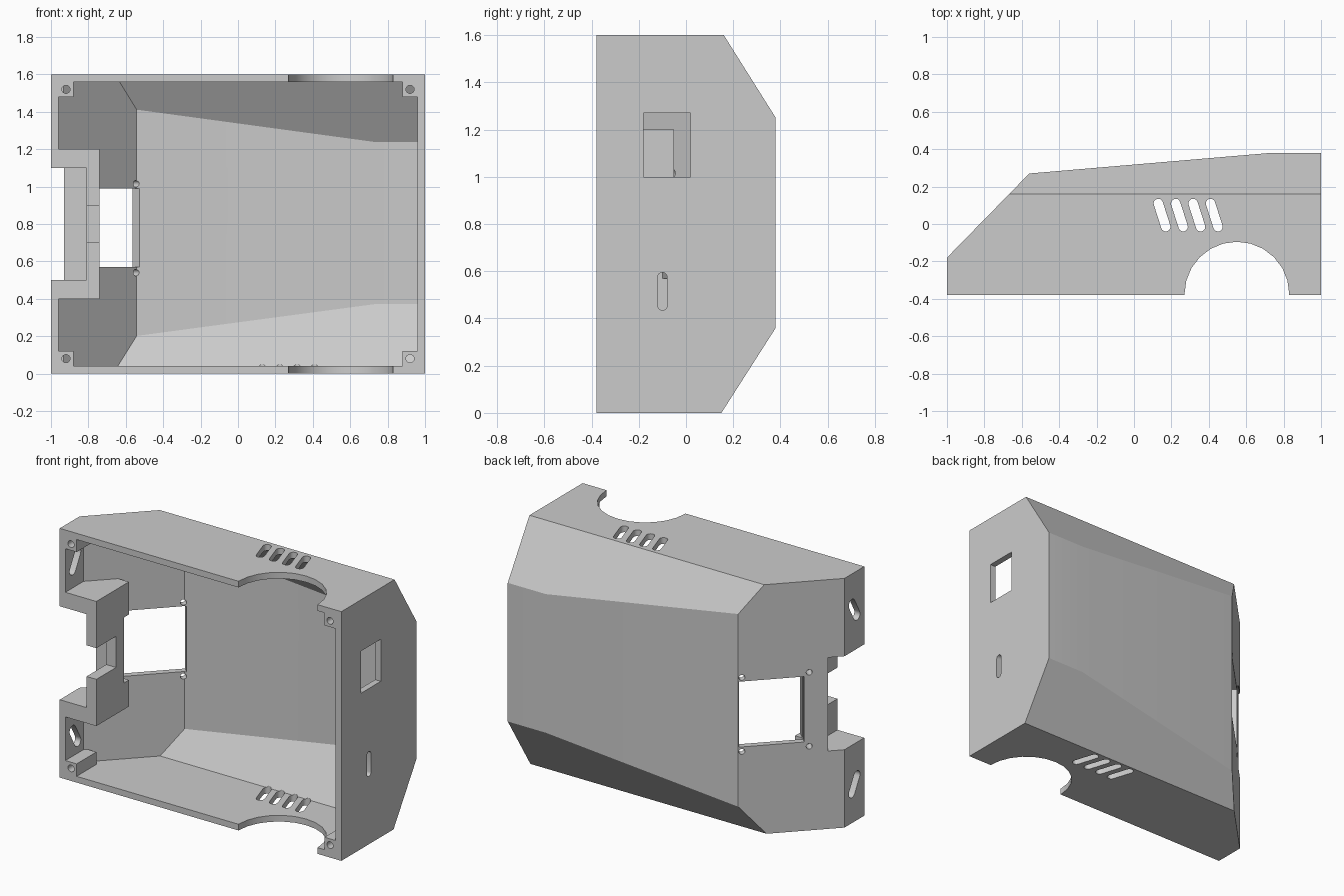
import bpy
import bmesh
import math
from mathutils import Matrix, Vector

cube = bpy.data.objects.get("Cube")
if cube:
    bpy.data.objects.remove(cube, do_unlink=True)

WALL = 0.04
HEIGHT = 1.6
FRONT = -0.38

grey = bpy.data.materials.new("plain_grey")
grey.use_nodes = True
grey.diffuse_color = (0.6, 0.6, 0.6, 1)
grey.node_tree.nodes["Principled BSDF"].inputs["Base Color"].default_value = (0.6, 0.6, 0.6, 1)


def to_object(name, bm):
    bmesh.ops.recalc_face_normals(bm, faces=bm.faces)
    mesh = bpy.data.meshes.new(name)
    bm.to_mesh(mesh)
    bm.free()
    mesh.materials.append(grey)
    obj = bpy.data.objects.new(name, mesh)
    bpy.context.collection.objects.link(obj)
    return obj


def prism(name, points, axis, low, high, matrix=None):
    """Extrude a flat outline along one axis."""
    place = {"x": lambda a, b, h: (h, a, b),
             "y": lambda a, b, h: (a, h, b),
             "z": lambda a, b, h: (a, b, h)}[axis]
    bm = bmesh.new()
    rings = [[bm.verts.new(place(a, b, h)) for a, b in points] for h in (low, high)]
    for ring in rings:
        bm.faces.new(ring)
    for i in range(len(points)):
        j = (i + 1) % len(points)
        bm.faces.new((rings[0][i], rings[0][j], rings[1][j], rings[1][i]))
    if matrix:
        bm.transform(matrix)
    return to_object(name, bm)


def rect(a0, a1, b0, b1):
    return [(a0, b0), (a1, b0), (a1, b1), (a0, b1)]


def circle(a, b, r, n=24):
    return [(a + r * math.cos(math.tau * i / n), b + r * math.sin(math.tau * i / n))
            for i in range(n)]


def slot(start, end, r, n=8):
    """Rounded slot outline between two centres."""
    angle = math.atan2(end[1] - start[1], end[0] - start[0])
    points = []
    for centre, turn in ((end, -math.pi / 2), (start, math.pi / 2)):
        for i in range(n + 1):
            t = angle + turn + math.pi * i / n
            points.append((centre[0] + r * math.cos(t), centre[1] + r * math.sin(t)))
    return points


def subtract(target, cutter):
    bpy.context.view_layer.objects.active = target
    mod = target.modifiers.new("cut", "BOOLEAN")
    mod.operation = "DIFFERENCE"
    mod.solver = "EXACT"
    mod.object = cutter
    bpy.ops.object.modifier_apply(modifier=mod.name)
    bpy.data.objects.remove(cutter, do_unlink=True)


def chamfered_body(name, inset, front):
    """Box trimmed by the slanted planes, all pulled in by inset."""
    bm = bmesh.new()
    bmesh.ops.create_cube(bm, size=1)
    lo = Vector((-1 + inset, front, inset))
    hi = Vector((1 - inset, 0.38 - inset, HEIGHT - inset))
    for v in bm.verts:
        v.co = [lo[k] if v.co[k] < 0 else hi[k] for k in range(3)]
    planes = [((-0.56, 0.27, 0), (-0.45, 0.44, 0)),
              ((-0.56, 0.27, 0), (-0.11, 1.29, 0)),
              ((0, 0.16, HEIGHT), (0, 0.35, 0.22)),
              ((0, 0.15, 0), (0, 0.36, -0.23))]
    for point, normal in planes:
        n = Vector(normal).normalized()
        cut = bmesh.ops.bisect_plane(bm, geom=bm.verts[:] + bm.edges[:] + bm.faces[:],
                                     plane_co=Vector(point) - n * inset,
                                     plane_no=n, clear_outer=True)
        edges = [e for e in cut["geom_cut"] if isinstance(e, bmesh.types.BMEdge)]
        bmesh.ops.contextual_create(bm, geom=edges)
    return to_object(name, bm)


# Hollow shell; solid blocks are kept by trimming them from the cavity
housing = chamfered_body("housing", 0, FRONT)
cavity = chamfered_body("cavity", WALL, -0.5)
subtract(cavity, prism("port_block", rect(-1.1, -0.74, 0.4, 1.2), "y", -0.6, -0.05))
for side in (-1, 1):
    for z0, z1 in ((-0.1, 0.12), (1.48, 1.7)):
        x0, x1 = sorted((side * 0.88, side * 1.1))
        subtract(cavity, prism("corner_post", rect(x0, x1, z0, z1), "y", -0.6, -0.18))
subtract(housing, cavity)

# Screw holes in the corner posts
for x in (-0.92, 0.92):
    for z in (0.08, 1.52):
        subtract(housing, prism("screw_hole", circle(x, z, 0.022, 16), "y", -0.5, -0.17))

# Port notch and its smaller inner gap
subtract(housing, prism("port_notch", rect(-1.1, -0.81, 0.5, 1.1), "y", -0.6, -0.11))
subtract(housing, prism("port_gap", rect(-0.85, -0.7, 0.7, 0.9), "y", -0.6, -0.18))

# Window and mounting holes, square to the slanted wall
along = Vector((-0.44, -0.45, 0)).normalized()
outward = Vector((along.y, -along.x, 0))
slant = Matrix.Translation((-0.56, 0.27, 0)) @ Matrix(
    (along, outward, (0, 0, 1))).transposed().to_4x4()
subtract(housing, prism("window", rect(0.004, 0.39, 0.57, 0.99), "y", -0.2, 0.1, slant))
for s in (0.022, 0.42):
    for z in (0.54, 1.015):
        subtract(housing, prism("mount_hole", circle(s, z, 0.018, 16), "y", -0.065, 0.1, slant))

# Wide arches and slanted vents through top and bottom
subtract(housing, prism("arch", circle(0.55, -0.375, 0.28), "z", -0.1, 1.7))
for i in range(4):
    x = 0.13 + 0.093 * i
    subtract(housing, prism("vent", slot((x, 0.11), (x + 0.04, -0.015), 0.025), "z", -0.1, 1.7))

# Openings in the two end walls
subtract(housing, prism("socket_opening", rect(-0.18, 0.02, 1.0, 1.27), "x", 0.9, 1.1))
subtract(housing, prism("switch_slot", slot((-0.1, 0.455), (-0.1, 0.575), 0.02), "x", 0.9, 1.1))
for z, tilt in ((1.36, 1), (0.24, -1)):
    outline = slot((-0.305, z - 0.045 * tilt), (-0.255, z + 0.045 * tilt), 0.032)
    subtract(housing, prism("strap_slot", outline, "x", -1.1, -0.9))

# Smooth the arcs, keep the edges sharp
bpy.ops.object.select_all(action="DESELECT")
housing.select_set(True)
bpy.context.view_layer.objects.active = housing
bpy.ops.object.shade_smooth_by_angle(angle=math.radians(30))
